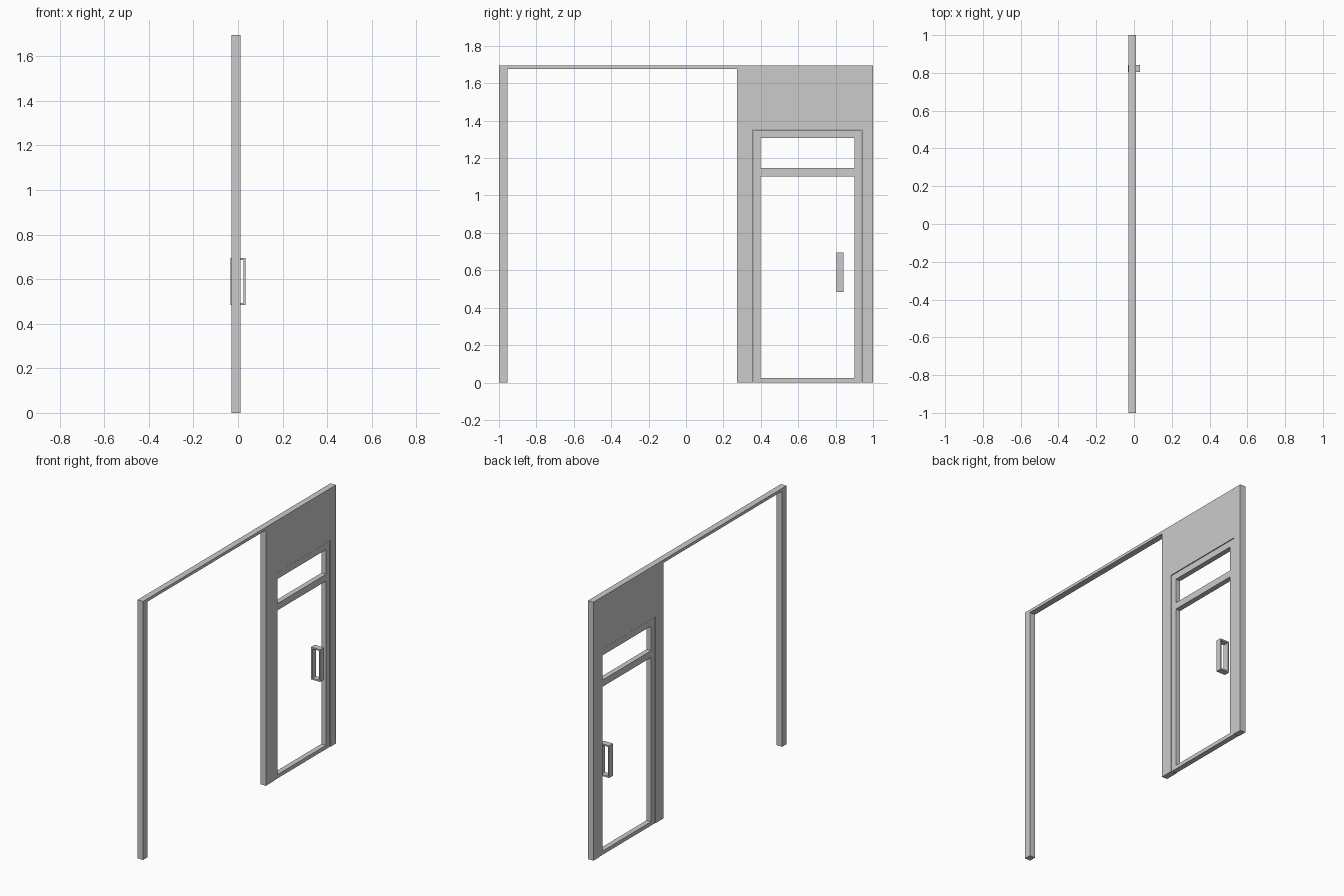
import bpy
from math import pi

if "Cube" in bpy.data.objects:
    bpy.data.objects.remove(bpy.data.objects["Cube"])


def rect(u0, u1, v0, v1):
    return [(u0, v0), (u1, v0), (u1, v1), (u0, v1)]


def plate(name, loops, thickness, location, rotation):
    """Extrude a flat profile; loops after the first one cut holes."""
    curve = bpy.data.curves.new(name, 'CURVE')
    curve.dimensions = '2D'
    curve.fill_mode = 'BOTH'
    curve.extrude = thickness / 2
    for loop in loops:
        spline = curve.splines.new('POLY')
        spline.points.add(len(loop) - 1)
        for point, (u, v) in zip(spline.points, loop):
            point.co = (u, v, 0, 1)
        spline.use_cyclic_u = True
    obj = bpy.data.objects.new(name, curve)
    bpy.context.collection.objects.link(obj)
    obj.location = location
    obj.rotation_euler = rotation
    bpy.ops.object.select_all(action='DESELECT')
    obj.select_set(True)
    bpy.context.view_layer.objects.active = obj
    bpy.ops.object.convert(target='MESH')
    obj = bpy.context.object
    for poly in obj.data.polygons:
        poly.use_smooth = False
    return obj


IN_YZ = (pi / 2, 0, pi / 2)
IN_XZ = (pi / 2, 0, 0)
WALL_X = -0.009
HEIGHT = 1.695

# Wall frame: thin post and top rail, plus the solid panel around the doorway
outline = [(-1, 0), (-0.955, 0), (-0.955, 1.676), (0.273, 1.676), (0.273, 0),
           (0.358, 0), (0.358, 1.353), (0.942, 1.353), (0.942, 0), (1, 0),
           (1, HEIGHT), (-1, HEIGHT)]
plate("wall_frame", [outline], 0.04, (WALL_X, 0, 0), IN_YZ)

# Door leaf: slightly recessed, with an upper light and a tall lower opening
plate("door_leaf",
      [rect(0.36, 0.939, 0, 1.35),
       rect(0.398, 0.901, 0.025, 1.102),
       rect(0.398, 0.901, 1.146, 1.308)],
      0.034, (WALL_X, 0, 0), IN_YZ)

# Pull handle: one closed loop reaching through both sides of the door
plate("door_handle",
      [rect(-0.033, 0.033, 0.483, 0.695),
       rect(-0.024, 0.024, 0.493, 0.685)],
      0.038, (0, 0.824, 0), IN_XZ)
